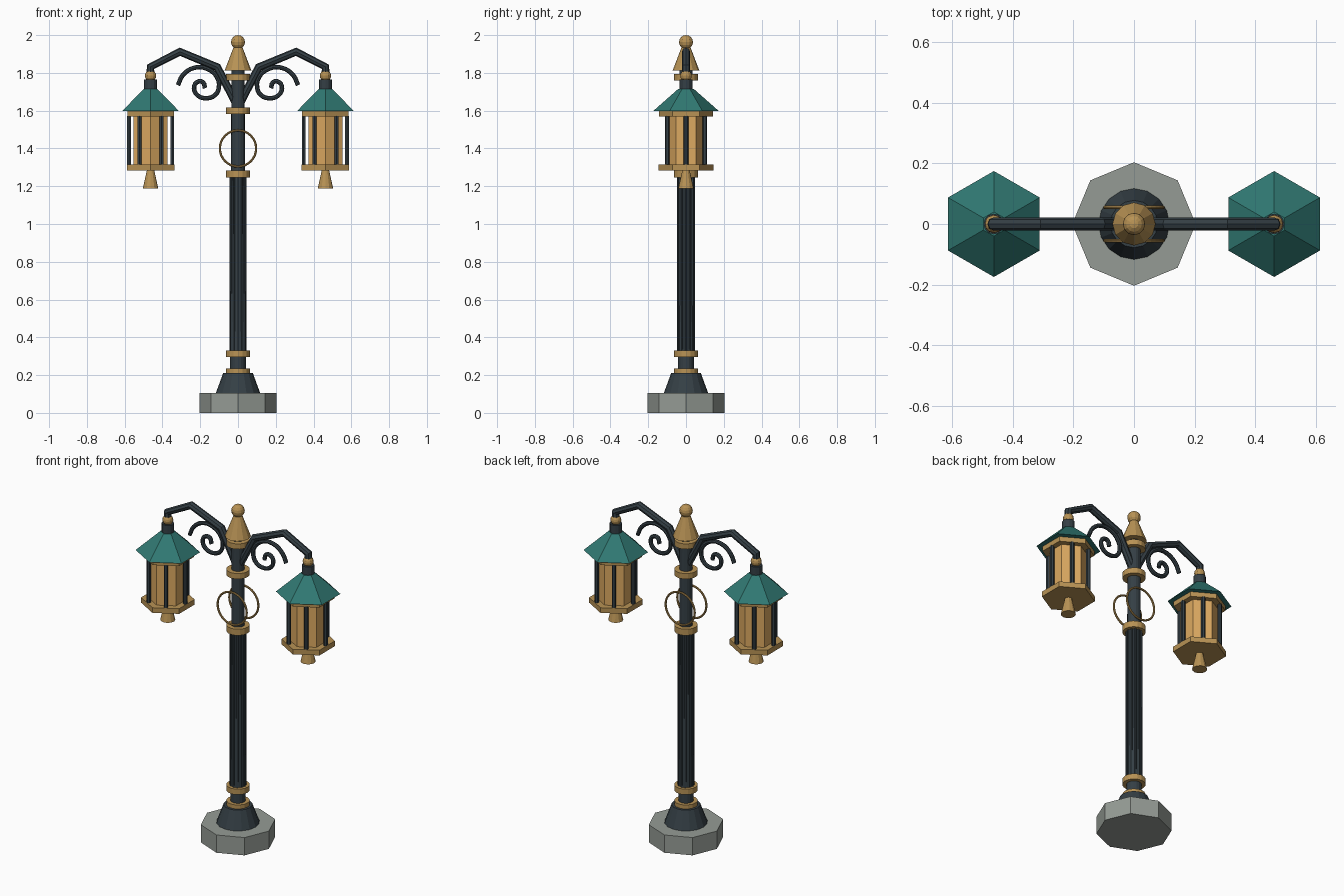
import bpy
from math import sin, cos, pi, radians

if "Cube" in bpy.data.objects:
    bpy.data.objects.remove(bpy.data.objects["Cube"])


def material(name, rgb):
    m = bpy.data.materials.new(name)
    m.diffuse_color = (*rgb, 1)
    m.use_nodes = True
    m.node_tree.nodes["Principled BSDF"].inputs["Base Color"].default_value = m.diffuse_color
    return m


IRON = material("dark_iron", (0.035, 0.05, 0.06))
BRASS = material("brass", (0.48, 0.29, 0.09))
TEAL = material("teal_roof", (0.03, 0.19, 0.17))
GLASS = material("amber_glass", (0.72, 0.40, 0.12))
STONE = material("stone", (0.30, 0.33, 0.30))


def lathe(name, profile, mat, sides=16, x=0, y=0, turn=90):
    """Solid of revolution from (radius, z) pairs, listed bottom to top."""
    verts, faces = [], []
    for r, z in profile:
        for i in range(sides):
            a = radians(turn) + 2 * pi * i / sides
            verts.append((x + r * cos(a), y + r * sin(a), z))
    for k in range(len(profile) - 1):
        for i in range(sides):
            j = (i + 1) % sides
            faces.append((k * sides + i, k * sides + j,
                          (k + 1) * sides + j, (k + 1) * sides + i))
    faces.append(tuple(reversed(range(sides))))
    top = (len(profile) - 1) * sides
    faces.append(tuple(range(top, top + sides)))
    me = bpy.data.meshes.new(name)
    me.from_pydata(verts, [], faces)
    me.materials.append(mat)
    ob = bpy.data.objects.new(name, me)
    bpy.context.collection.objects.link(ob)
    return ob


def drum(name, r, z0, z1, mat, sides=16, **kw):
    return lathe(name, [(r, z0), (r, z1)], mat, sides, **kw)


def ball(name, r, x, z, mat):
    bpy.ops.mesh.primitive_uv_sphere_add(segments=12, ring_count=8, radius=r,
                                         location=(x, 0, z))
    ob = bpy.context.object
    ob.name = name
    ob.data.materials.append(mat)


def tube(name, points, r, mat, smooth_path=False):
    """Round bar along (x, z) points in the y = 0 plane."""
    cu = bpy.data.curves.new(name, 'CURVE')
    cu.dimensions = '3D'
    cu.bevel_depth = r
    cu.bevel_resolution = 2
    cu.use_fill_caps = True
    cu.resolution_u = 3
    if smooth_path:
        sp = cu.splines.new('BEZIER')
        sp.bezier_points.add(len(points) - 1)
        for bp, (px, pz) in zip(sp.bezier_points, points):
            bp.co = (px, 0, pz)
            bp.handle_left_type = bp.handle_right_type = 'AUTO'
    else:
        sp = cu.splines.new('POLY')
        sp.points.add(len(points) - 1)
        for p, (px, pz) in zip(sp.points, points):
            p.co = (px, 0, pz, 1)
    sp.use_smooth = False
    cu.materials.append(mat)
    ob = bpy.data.objects.new(name, cu)
    bpy.context.collection.objects.link(ob)
    bpy.ops.object.select_all(action='DESELECT')
    ob.select_set(True)
    bpy.context.view_layer.objects.active = ob
    bpy.ops.object.convert(target='MESH')


# Plinth and foot
drum("plinth", 0.204, 0, 0.106, STONE, 8)
lathe("foot", [(0.117, 0.106), (0.078, 0.212)], IRON)

# Post with ribs
drum("lower_post", 0.042, 0.2, 0.3, IRON)
lathe("main_post", [(0.044, 0.3), (0.039, 1.26)], IRON)
for i in range(12):
    a = 2 * pi * i / 12
    drum("post_rib", 0.006, 0.32, 1.25, IRON, 6,
         x=0.041 * cos(a), y=0.041 * sin(a))
lathe("upper_post", [(0.037, 1.26), (0.035, 1.82)], IRON)

# Brass collars
for z0, z1 in ((0.208, 0.236), (0.297, 0.33), (1.247, 1.284),
               (1.583, 1.616), (1.761, 1.793)):
    drum("collar", 0.063, z0, z1, BRASS)

# Top finial
lathe("finial_cone", [(0.071, 1.812), (0.022, 1.94)], BRASS, 12)
ball("finial_ball", 0.037, 0, 1.963, BRASS)

# Decorative rings on front and back
for y in (-0.055, 0.055):
    bpy.ops.mesh.primitive_torus_add(
        major_radius=0.096, minor_radius=0.006, major_segments=32,
        minor_segments=8, location=(0, y, 1.4), rotation=(pi / 2, 0, 0))
    bpy.context.object.name = "ornament_ring"
    bpy.context.object.data.materials.append(BRASS)

ARM = [(0.005, 1.63), (0.11, 1.83), (0.308, 1.912), (0.463, 1.832), (0.463, 1.79)]
SCROLL = [(0.318, 1.735), (0.292, 1.788), (0.228, 1.828), (0.159, 1.82),
          (0.111, 1.777), (0.101, 1.724), (0.122, 1.682), (0.164, 1.666),
          (0.212, 1.679), (0.233, 1.719), (0.217, 1.751), (0.186, 1.751),
          (0.175, 1.719)]

for s in (-1, 1):
    # Arm and scroll
    tube("arm", [(s * x, z) for x, z in ARM], 0.022, IRON)
    tube("scroll", [(s * x, z) for x, z in SCROLL], 0.012, IRON, True)

    # Hanging lantern
    cx = s * 0.463
    ball("lantern_knob", 0.03, cx, 1.785, BRASS)
    drum("lantern_neck", 0.034, 1.71, 1.765, IRON, 12, x=cx)
    lathe("lantern_roof", [(0.175, 1.597), (0.04, 1.716)], TEAL, 6, x=cx)
    drum("lantern_top_band", 0.142, 1.568, 1.597, BRASS, 6, x=cx)
    drum("lantern_glass", 0.105, 1.31, 1.572, GLASS, 6, x=cx)
    drum("lantern_bottom_band", 0.145, 1.284, 1.315, BRASS, 6, x=cx)
    for i in range(6):
        a = i * pi / 3
        drum("lantern_bar", 0.012, 1.31, 1.572, IRON, 6,
             x=cx + 0.115 * cos(a), y=0.115 * sin(a))
    lathe("lantern_drop", [(0.041, 1.188), (0.019, 1.286)], BRASS, 12, x=cx)
